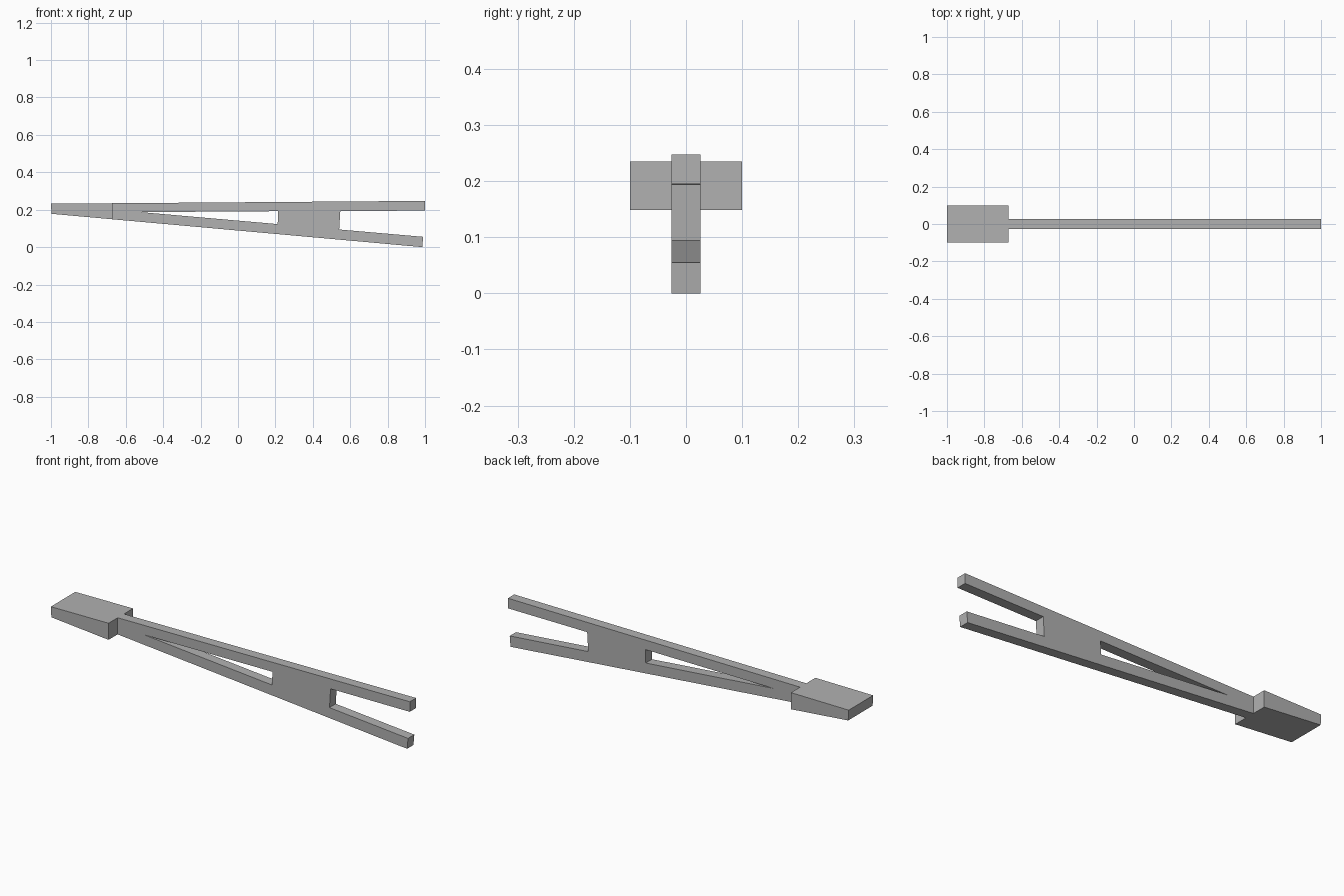
import bpy, bmesh

if "Cube" in bpy.data.objects:
    bpy.data.objects.remove(bpy.data.objects["Cube"])

# One plain grey for the whole tool
grey = bpy.data.materials.new("plain grey")
grey.diffuse_color = (0.44, 0.44, 0.44, 1)
grey.use_nodes = True
grey.node_tree.nodes["Principled BSDF"].inputs["Base Color"].default_value = grey.diffuse_color


def plate(name, points, cells, half_width):
    """Extrude a side profile (x, z), split into cells, symmetrically along y."""
    bm = bmesh.new()
    verts = [bm.verts.new((x, -half_width, z)) for x, z in points]
    faces = [bm.faces.new([verts[i] for i in cell]) for cell in cells]
    ext = bmesh.ops.extrude_face_region(bm, geom=faces, use_keep_orig=True)
    moved = [g for g in ext["geom"] if isinstance(g, bmesh.types.BMVert)]
    bmesh.ops.translate(bm, verts=moved, vec=(0, 2 * half_width, 0))
    bmesh.ops.recalc_face_normals(bm, faces=bm.faces)
    mesh = bpy.data.meshes.new(name)
    bm.to_mesh(mesh)
    bm.free()
    mesh.materials.append(grey)
    obj = bpy.data.objects.new(name, mesh)
    bpy.context.collection.objects.link(obj)
    return obj


def top(x):      # upper edge line of the tool
    return 0.2395 + 0.0075 * x


def bottom(x):   # lower edge line of the tool
    return 0.0885 - 0.0897 * x


# Wide tapered head
head = [(-0.997, bottom(-0.997)), (-0.67, bottom(-0.67)),
        (-0.67, top(-0.67)), (-1.0, top(-1.0))]
plate("head", head, [(0, 1, 2, 3)], 0.1)

# Forked handle: neck, long slot, web and two prongs
fork = [
    (-0.67, bottom(-0.67)), (-0.67, top(-0.67)),               # 0, 1 neck
    (-0.52, bottom(-0.52)), (-0.52, 0.187), (-0.52, top(-0.52)),  # 2-4 slot tip
    (0.21, bottom(0.21)), (0.212, 0.123), (0.215, 0.192), (0.215, top(0.215)),  # 5-8 web start
    (0.54, bottom(0.54)), (0.541, 0.094), (0.547, 0.193), (0.547, top(0.547)),  # 9-12 web end
    (0.985, 0.0), (0.99, 0.055),                               # 13, 14 lower prong tip
    (1.0, 0.195), (1.0, top(1.0)),                             # 15, 16 upper prong tip
]
cells = [
    (0, 2, 3, 4, 1),                    # neck
    (2, 5, 6, 3), (3, 7, 8, 4),         # strips around the slot
    (5, 9, 10, 11, 12, 8, 7, 6),        # web
    (9, 13, 14, 10), (11, 15, 16, 12),  # prongs
]
plate("forked_handle", fork, cells, 0.0257)
